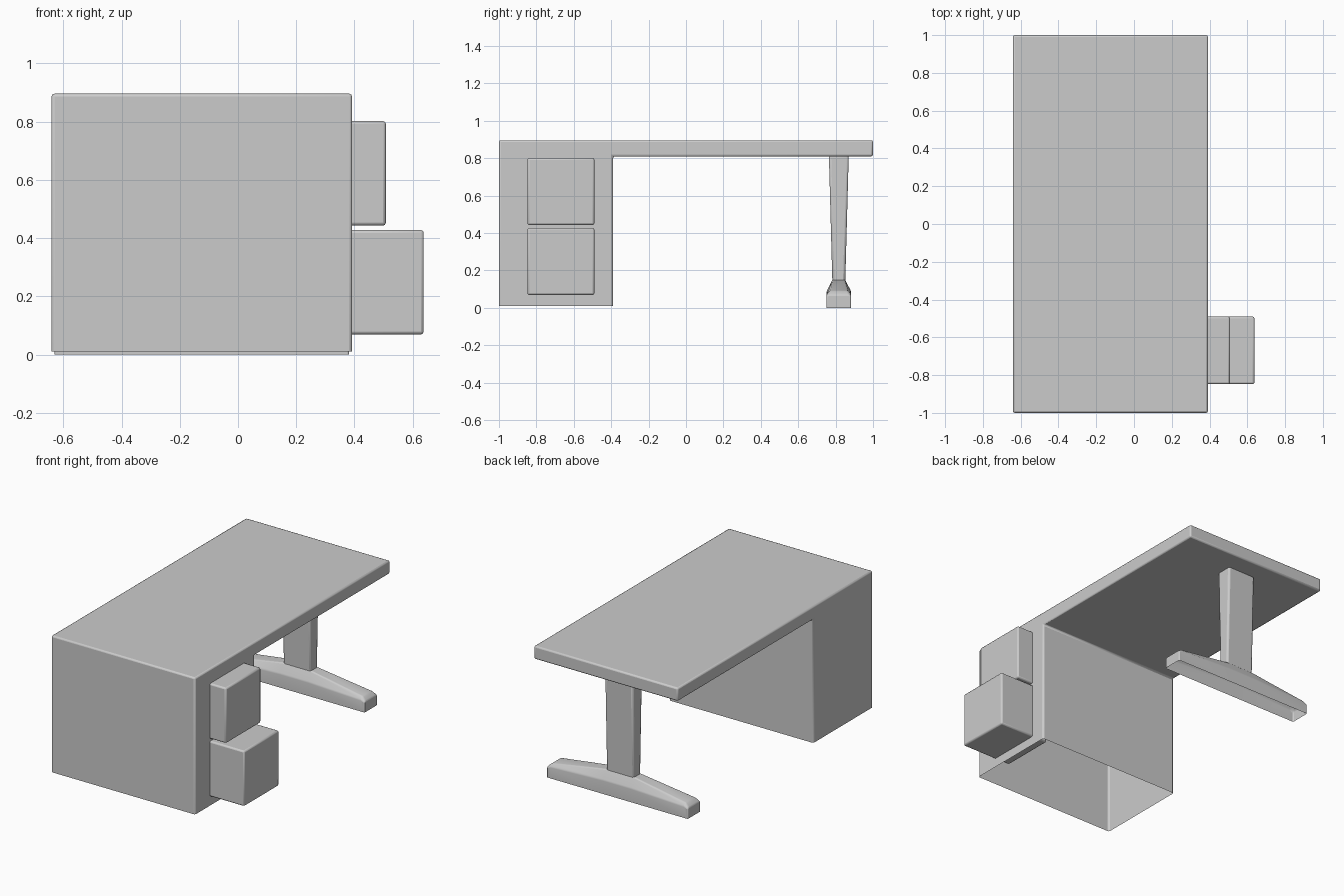
import bpy, bmesh, math

if "Cube" in bpy.data.objects:
    bpy.data.objects.remove(bpy.data.objects["Cube"])

LEG_X, LEG_Y = -0.124, 0.817


def finish(name, bm, bevel=0.01, segments=2):
    bmesh.ops.recalc_face_normals(bm, faces=bm.faces)
    mesh = bpy.data.meshes.new(name)
    bm.to_mesh(mesh)
    bm.free()
    ob = bpy.data.objects.new(name, mesh)
    bpy.context.collection.objects.link(ob)
    mod = ob.modifiers.new("soft_edges", 'BEVEL')
    mod.width, mod.segments = bevel, segments
    mod.limit_method = 'ANGLE'
    mod.angle_limit = math.radians(25)
    bpy.ops.object.select_all(action='DESELECT')
    ob.select_set(True)
    bpy.context.view_layer.objects.active = ob
    bpy.ops.object.shade_smooth_by_angle(angle=math.radians(35))
    return ob


def loft(rings):
    """Skin closed rings of points and cap both ends."""
    bm = bmesh.new()
    loops = [[bm.verts.new(p) for p in ring] for ring in rings]
    for a, b in zip(loops, loops[1:]):
        n = len(a)
        for i in range(n):
            j = (i + 1) % n
            bm.faces.new((a[i], a[j], b[j], b[i]))
    bm.faces.new(loops[0])
    bm.faces.new(loops[-1])
    bmesh.ops.recalc_face_normals(bm, faces=bm.faces)
    return bm


def open_bottom(bm, z):
    """Remove the downward face lying at height z."""
    low = [f for f in bm.faces if all(abs(v.co.z - z) < 1e-4 for v in f.verts)]
    bmesh.ops.delete(bm, geom=low, context='FACES')


def box(name, x, y, z):
    ring = lambda h: [(x[0], y[0], h), (x[1], y[0], h), (x[1], y[1], h), (x[0], y[1], h)]
    return finish(name, loft([ring(z[0]), ring(z[1])]))


# desk top and pedestal: one L-shaped shell, hollow from below
profile = [(-1, 0.01), (-0.39, 0.01), (-0.39, 0.81), (1, 0.81), (1, 0.896), (-1, 0.896)]
body = loft([[(x, y, z) for y, z in profile] for x in (-0.641, 0.392)])
open_bottom(body, 0.01)
finish("desk_body", body)

# drawers pulled out by different amounts
box("upper_drawer", (0.15, 0.508), (-0.848, -0.49), (0.443, 0.802))
box("lower_drawer", (0.28, 0.638), (-0.848, -0.49), (0.069, 0.428))

# tapered leg post
rings = []
for z, hx, hy in ((0.12, 0.1, 0.034), (0.815, 0.1, 0.053)):
    rings.append([(LEG_X + sx * hx, LEG_Y + sy * hy, z)
                  for sx, sy in ((-1, -1), (1, -1), (1, 1), (-1, 1))])
finish("leg_post", loft(rings), 0.012)

# foot: long bar rising to the middle, hollow from below
half = [(0.506, 0.065, 0.065, 0.052, 0.07), (0.48, 0.065, 0.075, 0.046, 0.092),
        (0.1, 0.065, 0.09, 0.034, 0.15)]
sections = [(-s[0],) + s[1:] for s in half] + half[::-1]
foot = loft([[(LEG_X + dx, LEG_Y + y, z) for y, z in
              ((-w, 0), (w, 0), (w, side), (t, top), (-t, top), (-w, side))]
             for dx, w, side, t, top in sections])
open_bottom(foot, 0)
finish("leg_foot", foot, 0.006)
